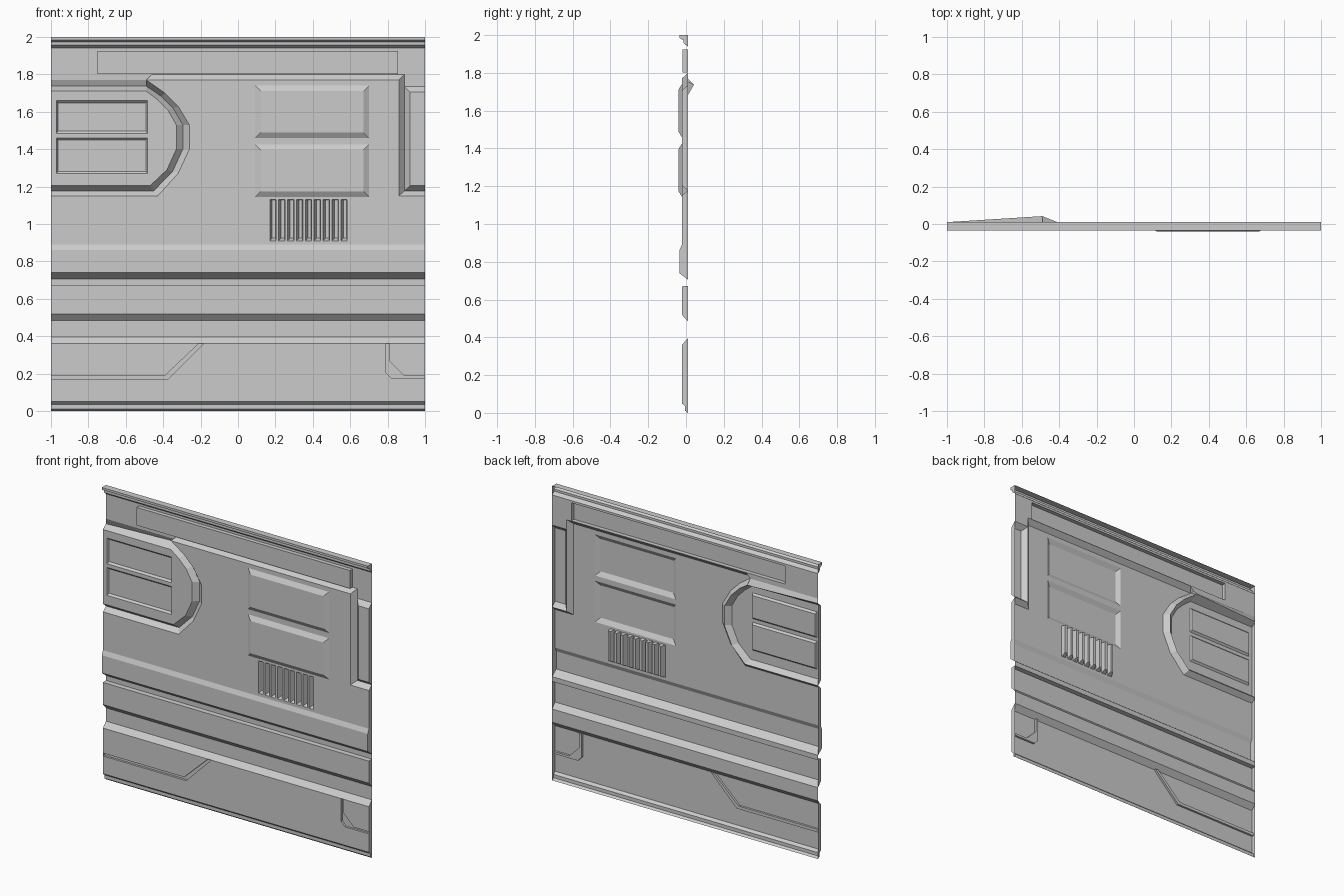
import bpy, bmesh

cube = bpy.data.objects.get("Cube")
if cube:
    bpy.data.objects.remove(cube)

BACK, WALL, RAIL, PLATE = 0.01, -0.022, -0.035, -0.04

metal = bpy.data.materials.new("plain_grey")
metal.use_nodes = True
GREY = (0.6, 0.6, 0.6, 1)
metal.diffuse_color = GREY
metal.node_tree.nodes["Principled BSDF"].inputs["Base Color"].default_value = GREY


def at(points, y):
    """Lift (x, z) points to depth y."""
    return [(x, y, z) for x, z in points]


def rect(x0, x1, z0, z1):
    return [(x0, z0), (x1, z0), (x1, z1), (x0, z1)]


def fill(bm, *loops):
    """Flat sheet: first loop is the outline, the others are holes."""
    edges = []
    for loop in loops:
        vs = [bm.verts.new(p) for p in loop]
        edges += [bm.edges.new((vs[i - 1], vs[i])) for i in range(len(vs))]
    bmesh.ops.triangle_fill(bm, use_beauty=True, edges=edges, normal=(0, -1, 0))


def band(bm, a, b, closed=False):
    """Strip of faces between two paths with equal point counts."""
    va, vb = ([bm.verts.new(p) for p in path] for path in (a, b))
    for i in range(0 if closed else 1, len(a)):
        bm.faces.new((va[i - 1], va[i], vb[i], vb[i - 1]))


def pocket(bm, outer, y0, inner, y1):
    """Raised or sunken area with sloped or upright sides."""
    band(bm, at(outer, y0), at(inner, y1), closed=True)
    fill(bm, at(inner, y1))


def sweep(bm, profile):
    """Run a (y, z) profile along the whole width."""
    band(bm, [(-1, y, z) for y, z in profile], [(1, y, z) for y, z in profile])


def part(name, bm):
    bmesh.ops.remove_doubles(bm, verts=bm.verts, dist=0.0002)
    bm.normal_update()
    for f in bm.faces:
        if f.normal.y > 0.001:
            f.normal_flip()
    mesh = bpy.data.meshes.new(name)
    bm.to_mesh(mesh)
    bm.free()
    mesh.materials.append(metal)
    bpy.context.collection.objects.link(bpy.data.objects.new(name, mesh))


# Horizontal profiles: bottom lip, rails, top lip
bottom = [(BACK, 0), (-0.005, 0.012), (-0.005, 0.035), (WALL, 0.05)]
rails = [(WALL, 0.36), (BACK, 0.395), (BACK, 0.485), (WALL, 0.52), (WALL, 0.67),
         (BACK, 0.672), (BACK, 0.705), (RAIL, 0.74), (RAIL, 0.86), (WALL, 0.89)]
top = [(BACK, 1.94), (-0.012, 1.957), (-0.012, 1.972), (RAIL, 1.985),
       (RAIL, 2), (BACK, 2)]
for name, profile in (("bottom_lip", bottom), ("rails", rails), ("top_lip", top)):
    bm = bmesh.new()
    sweep(bm, profile)
    part(name, bm)

# Lower skirt with narrow seams
seam_l_low = [(-1, 0.17), (-0.375, 0.17), (-0.185, 0.36)]
seam_l_high = [(-1, 0.19), (-0.39, 0.19), (-0.21, 0.36)]
seam_r_low = [(1, 0.175), (0.82, 0.175), (0.79, 0.205), (0.79, 0.36)]
seam_r_high = [(1, 0.19), (0.885, 0.19), (0.81, 0.265), (0.81, 0.36)]
bm = bmesh.new()
fill(bm, at([(-1, 0.05), (1, 0.05)] + seam_r_low + seam_l_low[::-1], WALL))
fill(bm, at(seam_l_high + [(-1, 0.36)], WALL))
fill(bm, at(seam_r_high + [(1, 0.36)], WALL))
for low, high in ((seam_l_low, seam_l_high), (seam_r_low, seam_r_high)):
    seam = low + high[::-1]
    pocket(bm, seam, WALL, seam, -0.008)
part("lower_skirt", bm)

# Outlines of the rounded bay at the right end and the square bay at the left end
bay_outer = [(-1, 1.15), (-0.43, 1.15), (-0.32, 1.27), (-0.26, 1.4), (-0.26, 1.53),
             (-0.32, 1.63), (-0.39, 1.7), (-0.49, 1.77)]
bay_inner = [(-1, 1.205), (-0.47, 1.205), (-0.38, 1.29), (-0.33, 1.4), (-0.33, 1.53),
             (-0.375, 1.61), (-0.43, 1.665), (-0.49, 1.71)]
bay_floor = [((a + c) / 2, BACK, (b + d) / 2)
             for (a, b), (c, d) in zip(bay_outer, bay_inner)]
bay_floor[-1] = (-0.49, 0.042, 1.737)
side_outer = [(1, 1.15), (0.86, 1.15), (0.86, 1.77)]
side_floor = [(1, 1.177), (0.89, 1.177), (0.89, 1.735), (1, 1.735)]
side_inner = [(1, 1.205), (0.92, 1.205), (0.92, 1.705), (1, 1.705)]

# Main wall with plates and vents
plates = [(1.46, 1.74), (1.145, 1.425)]
vents = [0.17 + i * 0.0475 for i in range(9)]
plate_rects = [rect(0.092, 0.7, a, b) for a, b in plates]
vent_rects = [rect(x, x + 0.034, 0.91, 1.13) for x in vents]
bm = bmesh.new()
outline = [(-1, 0.89), (1, 0.89)] + side_outer + bay_outer[::-1]
fill(bm, *[at(p, WALL) for p in [outline] + plate_rects + vent_rects])
band(bm, at([(-0.49, 1.77), (0.86, 1.77)], WALL), at([(-0.46, 1.8), (0.89, 1.8)], BACK))
fill(bm, [(-0.49, WALL, 1.77), (-0.46, BACK, 1.8), (-0.49, BACK, 1.77)])
part("main_wall", bm)

bm = bmesh.new()
for (a, b), outer in zip(plates, plate_rects):
    pocket(bm, outer, WALL, rect(0.122, 0.67, a + 0.03, b - 0.03), PLATE)
part("raised_plates", bm)

bm = bmesh.new()
for x, outer in zip(vents, vent_rects):
    pocket(bm, outer, WALL, rect(x + 0.013, x + 0.031, 0.925, 1.128), BACK)
part("vent_slots", bm)

# Rounded bay: groove, panel and two shallow recesses
bm = bmesh.new()
band(bm, at(bay_outer, WALL), bay_floor)
floor_path = bay_floor + [(-1, BACK, 1.737)]
panel = bay_inner + [(-1, 1.71)]
band(bm, floor_path, at(panel, WALL))
band(bm, at([(-1, 1.77), (-0.49, 1.77)], BACK), [floor_path[-1], floor_path[-2]])
fill(bm, [(-0.49, BACK, 1.77), (-0.49, WALL, 1.77), floor_path[-2]])
recesses = [(1.485, 1.66), (1.27, 1.46)]
fill(bm, at(panel, WALL), *[at(rect(-0.97, -0.485, a, b), WALL) for a, b in recesses])
for a, b in recesses:
    pocket(bm, rect(-0.97, -0.485, a, b), WALL,
           rect(-0.963, -0.492, a + 0.012, b - 0.012), -0.01)
part("rounded_bay", bm)

# Square bay at the other end
bm = bmesh.new()
band(bm, at(side_outer, WALL), at(side_floor[:2] + [(0.89, 1.8)], BACK))
band(bm, at(side_floor, BACK), at(side_inner, WALL))
fill(bm, at(side_inner, WALL))
part("square_bay", bm)

# Upper wall and its long raised panel
sign = rect(-0.75, 0.855, 1.803, 1.925)
bm = bmesh.new()
fill(bm, at([(-1, 1.77), (-0.49, 1.77), (-0.46, 1.8), (0.89, 1.8), (0.89, 1.735),
             (1, 1.735), (1, 1.94), (-1, 1.94)], BACK), at(sign, BACK))
pocket(bm, sign, BACK, sign, -0.018)
part("upper_wall", bm)

# End caps close every raised band back to the rear plane
ends = bottom + rails + [(WALL, 1.15), (BACK, 1.177), (WALL, 1.205),
                         (WALL, 1.705), (BACK, 1.735)] + top
bm = bmesh.new()
for x in (-1, 1):
    for (y0, z0), (y1, z1) in zip(ends, ends[1:]):
        if z1 > z0 and min(y0, y1) < BACK:
            loop = [(x, y0, z0), (x, y1, z1), (x, BACK, z1), (x, BACK, z0)]
            loop = list(dict.fromkeys(loop))
            bm.faces.new([bm.verts.new(p) for p in (loop if x < 0 else loop[::-1])])
part("end_caps", bm)
